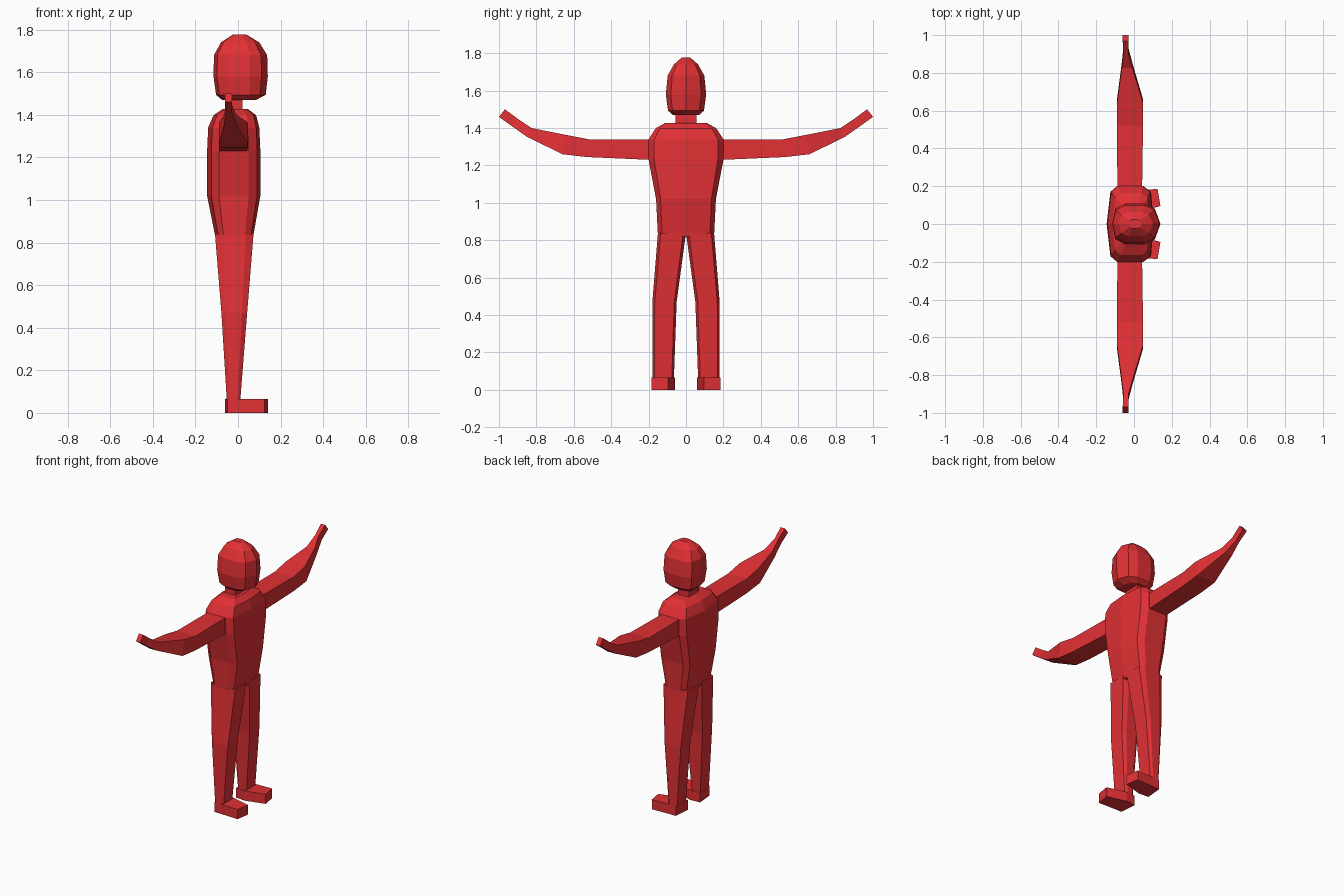
import bpy, bmesh

if "Cube" in bpy.data.objects:
    bpy.data.objects.remove(bpy.data.objects["Cube"])

red = bpy.data.materials.new("red")
red.diffuse_color = (0.76, 0.03, 0.035, 1)
red.use_nodes = True
red.node_tree.nodes["Principled BSDF"].inputs["Base Color"].default_value = red.diffuse_color


def loft(name, rings, mirror=False):
    """Skin a list of equal-length point rings, cap both ends."""
    bm = bmesh.new()
    loops = [[bm.verts.new(p) for p in ring] for ring in rings]
    n = len(loops[0])
    for a, b in zip(loops, loops[1:]):
        for i in range(n):
            j = (i + 1) % n
            bm.faces.new((a[i], a[j], b[j], b[i]))
    bm.faces.new(loops[0])
    bm.faces.new(loops[-1])
    bmesh.ops.recalc_face_normals(bm, faces=bm.faces)
    mesh = bpy.data.meshes.new(name)
    bm.to_mesh(mesh)
    bm.free()
    mesh.materials.append(red)
    obj = bpy.data.objects.new(name, mesh)
    bpy.context.collection.objects.link(obj)
    if mirror:
        mod = obj.modifiers.new("mirror", 'MIRROR')
        mod.use_axis = (False, True, False)
        mod.use_mirror_merge = False
    return obj


def section(profile, z, x0, x1, y0, y1):
    """Fit a unit outline into the given bounds at height z."""
    cx, hx, cy, hy = (x0 + x1) / 2, (x1 - x0) / 2, (y0 + y1) / 2, (y1 - y0) / 2
    return [(cx + px * hx, cy + py * hy, z) for px, py in profile]


def symmetric(half):
    """Complete an outline whose first and last points lie on y = 0."""
    return half + [(x, -y) for x, y in half[-2:0:-1]]


# Torso
body = symmetric([(-1, 0), (-.84, .85), (-.56, 1), (.56, 1), (.88, .85), (1, 0)])
loft("torso", [section(body, z, x0, x1, -w, w) for z, x0, x1, w in (
    (.82, -.105, .07, .15), (1.02, -.145, .105, .16), (1.23, -.145, .105, .20),
    (1.34, -.14, .10, .20), (1.398, -.115, .085, .163), (1.428, -.07, .045, .11))])

# Neck
square = [(-1, -1), (1, -1), (1, 1), (-1, 1)]
loft("neck", [section(square, z, -.06, .02, -.055, .055) for z in (1.41, 1.50)])

# Head
skull = symmetric([(-1, 0), (-.87, .75), (-.45, 1), (.35, 1), (.77, .75), (1, 0)])
loft("head", [section(skull, z, x0, x1, -w, w) for z, x0, x1, w in (
    (1.47, -.075, .085, .07), (1.493, -.103, .13, .096), (1.58, -.115, .14, .108),
    (1.68, -.113, .137, .098), (1.74, -.08, .10, .065), (1.776, -.025, .04, .024))])

# Legs
limb = [(-1, -.8), (-.6, -1), (.6, -1), (1, -.8), (1, .8), (.6, 1), (-.6, 1), (-1, .8)]
loft("leg", [section(limb, *r) for r in (
    (.05, -.052, .01, .065, .18), (.47, -.078, .043, .05, .18),
    (.84, -.108, .073, 0, .15))], mirror=True)

# Feet
foot = [(-.06, .065), (.01, .06), (.14, .095), (.125, .185), (.0, .18), (-.05, .18)]
loft("foot", [[(x, y, z) for x, y in foot] for z in (0, .065)], mirror=True)

# Arms: x bounds, then top and bottom edge as (y, z)
loft("arm", [[(x0, *top), (x1, *top), (x1, *low), (x0, *low)] for x0, x1, top, low in (
    (-.088, .043, (.19, 1.34), (.19, 1.23)),
    (-.09, .048, (.52, 1.34), (.53, 1.245)),
    (-.09, .048, (.64, 1.363), (.66, 1.26)),
    (-.065, -.008, (.825, 1.40), (.85, 1.353)),
    (-.056, -.03, (.90, 1.45), (.935, 1.413)),
    (-.06, -.028, (.968, 1.50), (1.0, 1.46)))], mirror=True)
